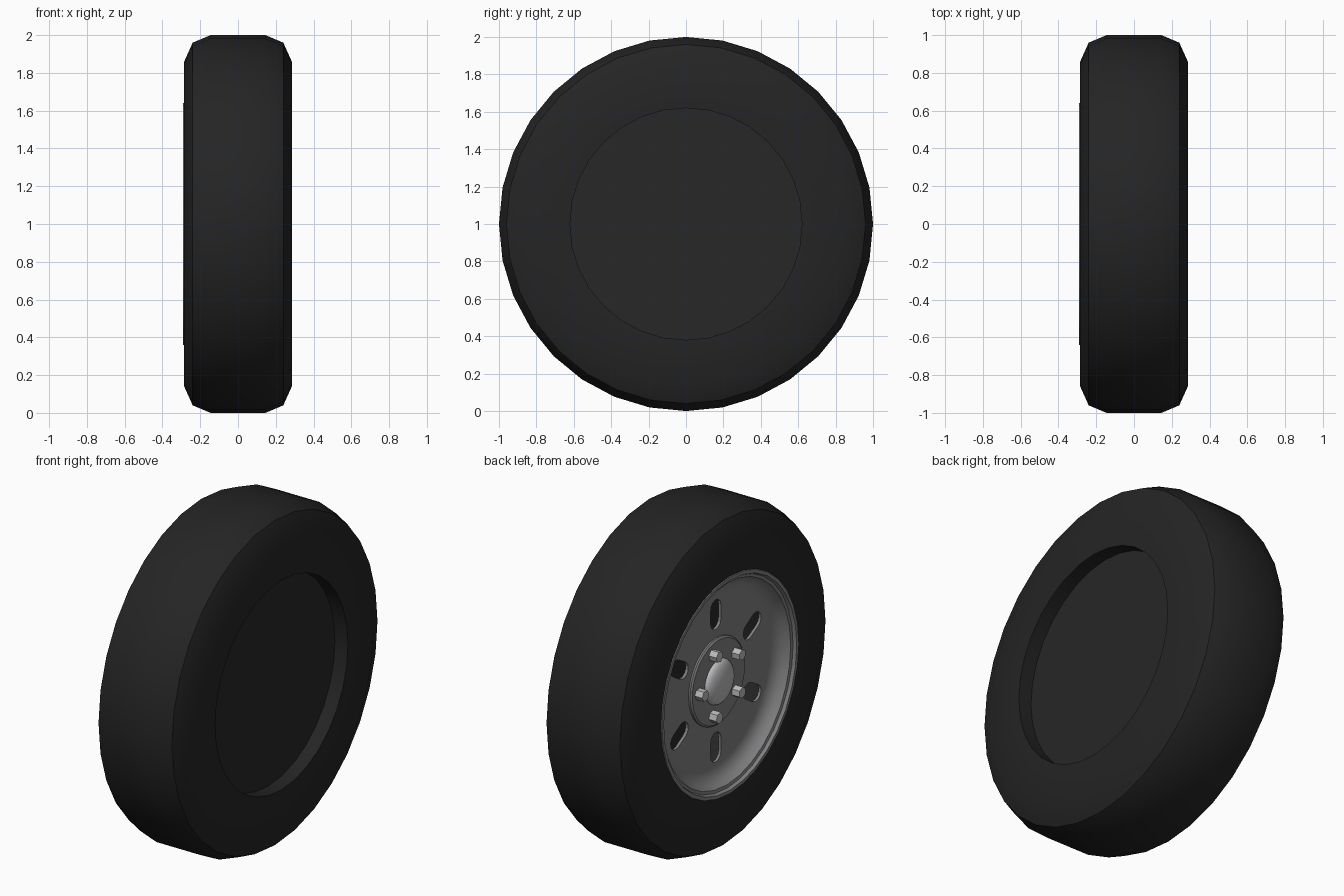
import bpy, bmesh, math
from mathutils import Vector, Matrix

if "Cube" in bpy.data.objects:
    bpy.data.objects.remove(bpy.data.objects["Cube"])

CENTRE = Vector((0, 0, 1))


def material(name, value):
    m = bpy.data.materials.new(name)
    m.diffuse_color = (value, value, value * 1.03, 1)
    m.use_nodes = True
    m.node_tree.nodes["Principled BSDF"].inputs["Base Color"].default_value = m.diffuse_color
    return m


rubber = material("rubber", 0.018)
backing = material("backing", 0.02)
steel = material("steel", 0.22)
bright = material("bright_steel", 0.5)


def finish(name, bm, mat, angle=35):
    bmesh.ops.remove_doubles(bm, verts=bm.verts, dist=1e-5)
    bmesh.ops.recalc_face_normals(bm, faces=bm.faces)
    mesh = bpy.data.meshes.new(name)
    bm.to_mesh(mesh)
    bm.free()
    ob = bpy.data.objects.new(name, mesh)
    bpy.context.collection.objects.link(ob)
    if mat:
        mesh.materials.append(mat)
    bpy.ops.object.select_all(action='DESELECT')
    ob.select_set(True)
    bpy.context.view_layer.objects.active = ob
    if angle:
        bpy.ops.object.shade_smooth_by_angle(angle=math.radians(angle))
    return ob


def lathe(name, profile, mat, closed=False, steps=32, angle=35):
    """Revolve (x, radius) points around the axle."""
    bm = bmesh.new()
    vs = [bm.verts.new(CENTRE + Vector((x, 0, r))) for x, r in profile]
    pairs = list(zip(vs, vs[1:]))
    if closed:
        pairs.append((vs[-1], vs[0]))
    edges = [bm.edges.new(p) for p in pairs]
    bmesh.ops.spin(bm, geom=vs + edges, cent=CENTRE, axis=(1, 0, 0),
                   angle=math.tau, steps=steps, use_merge=False)
    return finish(name, bm, mat, angle)


def prism(bm, outline, x0, x1):
    """Extrude a (y, z) outline along the axle."""
    vs = [bm.verts.new(CENTRE + Vector((x0, y, z))) for y, z in outline]
    face = bm.faces.new(vs)
    ext = bmesh.ops.extrude_face_region(bm, geom=[face])['geom']
    bmesh.ops.translate(bm, vec=(x1 - x0, 0, 0),
                        verts=[g for g in ext if isinstance(g, bmesh.types.BMVert)])


# Tyre: flat tread with chamfered shoulders and flat sidewalls
lathe("tyre", [(-0.285, 0.62), (-0.285, 0.86), (-0.24, 0.96), (-0.145, 1.0),
               (0.145, 1.0), (0.24, 0.96), (0.285, 0.86), (0.285, 0.62)],
      rubber, closed=True, angle=40)

# Dark recessed plate closing the inner side
lathe("back_plate", [(0.2, 0), (0.2, 0.62), (0.17, 0.62), (0.17, 0)], backing)

# Dished rim with rolled lip
rim = lathe("rim", [(-0.195, 0.1), (-0.195, 0.5), (-0.205, 0.545), (-0.235, 0.58),
                    (-0.268, 0.595), (-0.272, 0.612), (-0.29, 0.62), (-0.29, 0.64),
                    (-0.278, 0.645), (-0.25, 0.625), (-0.18, 0.6), (-0.175, 0.1)],
            steel, closed=True)

# Six radial slots cut through the rim
bm = bmesh.new()
for i in range(6):
    a = math.radians(90 + 60 * i)
    rot = Matrix.Rotation(a, 2)
    outline = []
    for k in range(16):
        t = math.radians(-90 + 180 * (k % 8) / 7 + (180 if k > 7 else 0))
        mid = 0.432 if k < 8 else 0.352
        outline.append(rot @ Vector((mid + 0.048 * math.cos(t), 0.048 * math.sin(t))))
    prism(bm, outline, -0.3, -0.1)
cutter = finish("slot_cutter", bm, None, 0)
cutter.hide_render = True
cut = rim.modifiers.new("slots", 'BOOLEAN')
cut.operation = 'DIFFERENCE'
cut.solver = 'EXACT'
cut.object = cutter
bpy.context.view_layer.objects.active = rim
bpy.ops.object.modifier_apply(modifier=cut.name)
bpy.data.objects.remove(cutter)

# Raised hub flange
lathe("hub_flange", [(-0.18, 0), (-0.18, 0.255), (-0.205, 0.255), (-0.213, 0.245),
                     (-0.213, 0)], steel)

# Domed centre cap
dome = [(-0.215 - 0.045 * math.sin(t), 0.13 * math.cos(t))
        for t in (math.radians(90 * k / 6) for k in range(6))]
lathe("centre_cap", [(-0.2, 0), (-0.2, 0.13)] + dome + [(-0.26, 0)], bright)

# Five hexagonal wheel nuts
bm = bmesh.new()
for i in range(5):
    a = math.tau * i / 5
    prism(bm, [(0.19 * math.cos(a) + 0.033 * math.cos(a + k * math.tau / 6),
                0.19 * math.sin(a) + 0.033 * math.sin(a + k * math.tau / 6))
               for k in range(6)], -0.205, -0.262)
finish("wheel_nuts", bm, bright, 0)
